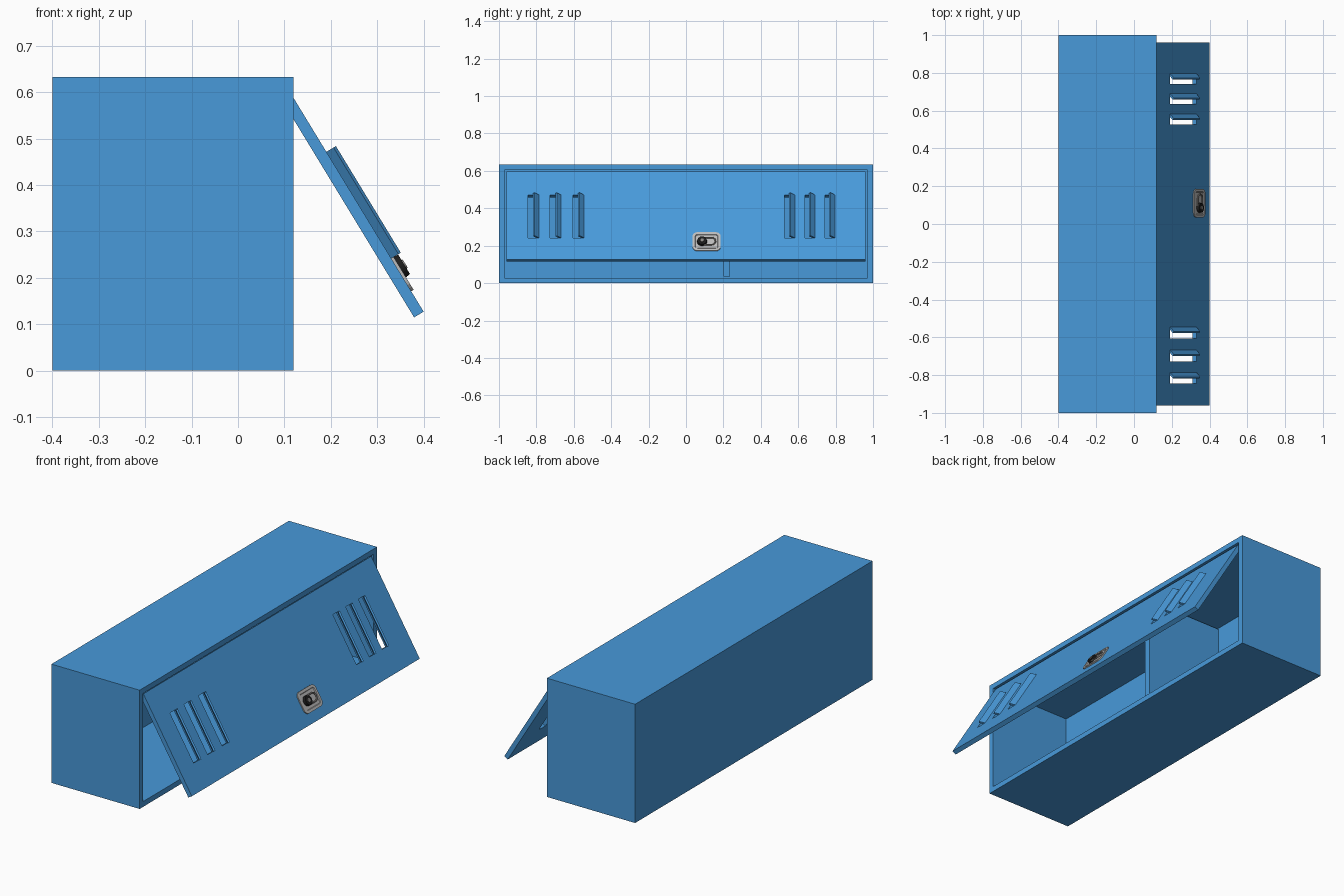
import bpy, bmesh, math
from mathutils import Matrix, Vector

if "Cube" in bpy.data.objects:
    bpy.data.objects.remove(bpy.data.objects["Cube"])


def material(name, rgb):
    m = bpy.data.materials.new(name)
    m.diffuse_color = (*rgb, 1)
    m.use_nodes = True
    m.node_tree.nodes["Principled BSDF"].inputs["Base Color"].default_value = m.diffuse_color
    return m


BLUE = material("blue_paint", (0.065, 0.32, 0.70))
STEEL = material("steel", (0.50, 0.50, 0.50))
DARK_STEEL = material("dark_steel", (0.25, 0.24, 0.23))
BLACK = material("black", (0.012, 0.012, 0.012))

# Door frame: local x runs along the locker, y up the door, z outward
ANGLE = math.atan2(0.28, 0.46)
C, S = math.cos(ANGLE), math.sin(ANGLE)
DOOR = Matrix(((0, -S, C, 0.114), (1, 0, 0, 0), (0, C, S, 0.597), (0, 0, 0, 1)))


def finish(bm, name, mat, matrix=None):
    bmesh.ops.recalc_face_normals(bm, faces=bm.faces)
    me = bpy.data.meshes.new(name)
    bm.to_mesh(me)
    bm.free()
    ob = bpy.data.objects.new(name, me)
    bpy.context.collection.objects.link(ob)
    me.materials.append(mat)
    if matrix:
        ob.matrix_world = matrix
    return ob


def box_bm(lo, hi):
    bm = bmesh.new()
    bmesh.ops.create_cube(bm, size=1)
    for v in bm.verts:
        v.co = Vector([(a + b) / 2 + c * (b - a) for a, b, c in zip(lo, hi, v.co)])
    return bm


def prism(bm, points, vec):
    f = bm.faces.new([bm.verts.new(p) for p in points])
    ext = bmesh.ops.extrude_face_region(bm, geom=[f], use_keep_orig=True)
    verts = [g for g in ext["geom"] if isinstance(g, bmesh.types.BMVert)]
    bmesh.ops.translate(bm, verts=verts, vec=vec)


def rounded_rect(cx, cy, w, h, r, z, n=5):
    pts = []
    for k, (sx, sy) in enumerate([(1, 1), (-1, 1), (-1, -1), (1, -1)]):
        for i in range(n):
            a = math.pi / 2 * (k + i / (n - 1))
            pts.append((cx + sx * (w / 2 - r) + r * math.cos(a),
                        cy + sy * (h / 2 - r) + r * math.sin(a), z))
    return pts


# Locker body: a block hollowed out from its open side
bm = box_bm((-0.40, -1, 0), (0.12, 1, 0.633))
front = max(bm.faces, key=lambda f: f.calc_center_median().x)
bm.normal_update()
bmesh.ops.inset_region(bm, faces=[front], thickness=0.04)
ext = bmesh.ops.extrude_face_region(bm, geom=[front])
bmesh.ops.translate(bm, verts=[g for g in ext["geom"] if isinstance(g, bmesh.types.BMVert)],
                    vec=(-0.485, 0, 0))
if front.is_valid:
    bm.faces.remove(front)
finish(bm, "locker_body", BLUE)

# Inner divider
finish(box_bm((-0.37, 0.2, 0.035), (0.095, 0.235, 0.598)), "divider", BLUE)

# Door panel: grid of cells with the vent slots left out
SLOTS = [(-0.845, 0.06), (-0.727, 0.06), (-0.605, 0.06),
         (0.527, 0.055), (0.635, 0.055), (0.742, 0.055)]
TOP, BOTTOM = -0.147, -0.416
xs = [-0.96] + [x for a, w in SLOTS for x in (a, a + w)] + [0.96]
ys = [-0.55, BOTTOM, TOP, 0]
bm = bmesh.new()
grid = [[bm.verts.new((x, y, 0)) for y in ys] for x in xs]
for i in range(len(xs) - 1):
    for j in range(3):
        if not (j == 1 and i % 2 == 1):
            bm.faces.new((grid[i][j], grid[i + 1][j], grid[i + 1][j + 1], grid[i][j + 1]))
door = finish(bm, "door", BLUE, DOOR)
if door.data.polygons[0].normal.z < 0:
    door.data.flip_normals()
mod = door.modifiers.new("thickness", 'SOLIDIFY')
mod.thickness = 0.024
mod.offset = -1

# Vent flaps bent outward from the slots
bm = bmesh.new()
for a, w in SLOTS:
    b = a + w
    profile = [(b, 0), (b - 0.024, 0.024), (b - 0.032, 0.018), (b - 0.010, -0.006), (b, -0.006)]
    prism(bm, [(x, BOTTOM, z) for x, z in profile], (0, TOP - BOTTOM, 0))
finish(bm, "vent_flaps", BLUE, DOOR)

# Lock plate: rounded plate with raised rim
LX, LY = 0.11, -0.441
bm = bmesh.new()
prism(bm, rounded_rect(LX, LY, 0.15, 0.115, 0.025, -0.002), (0, 0, 0.008))
bmesh.ops.recalc_face_normals(bm, faces=bm.faces)
face = max(bm.faces, key=lambda f: f.calc_center_median().z)
bmesh.ops.inset_region(bm, faces=[face], thickness=0.014)
bmesh.ops.inset_region(bm, faces=[face], thickness=0.003, depth=-0.004)
finish(bm, "lock_plate", STEEL, DOOR)

# Lock dial
for name, r, z0, z1, mat in (("lock_dial", 0.027, 0.0, 0.017, BLACK),
                             ("lock_dial_cap", 0.011, 0.015, 0.020, DARK_STEEL)):
    bm = bmesh.new()
    bmesh.ops.create_cone(bm, cap_ends=True, segments=24, radius1=r, radius2=r * 0.9,
                          depth=z1 - z0, matrix=Matrix.Translation((0.086, LY, (z0 + z1) / 2)))
    finish(bm, name, mat, DOOR)

# Lock shackle: U-shaped bar beside the dial
cu = bpy.data.curves.new("lock_shackle", 'CURVE')
cu.dimensions = '3D'
cu.bevel_depth = 0.004
cu.bevel_resolution = 2
cu.use_fill_caps = True
path = [(0.095, LY + 0.022)]
path += [(0.136 + 0.022 * math.sin(t * math.pi / 8), LY + 0.022 * math.cos(t * math.pi / 8))
         for t in range(9)]
path += [(0.095, LY - 0.022)]
sp = cu.splines.new('POLY')
sp.points.add(len(path) - 1)
for p, (x, y) in zip(sp.points, path):
    p.co = (x, y, 0.008, 1)
shackle = bpy.data.objects.new("lock_shackle", cu)
bpy.context.collection.objects.link(shackle)
cu.materials.append(DARK_STEEL)
shackle.matrix_world = DOOR
